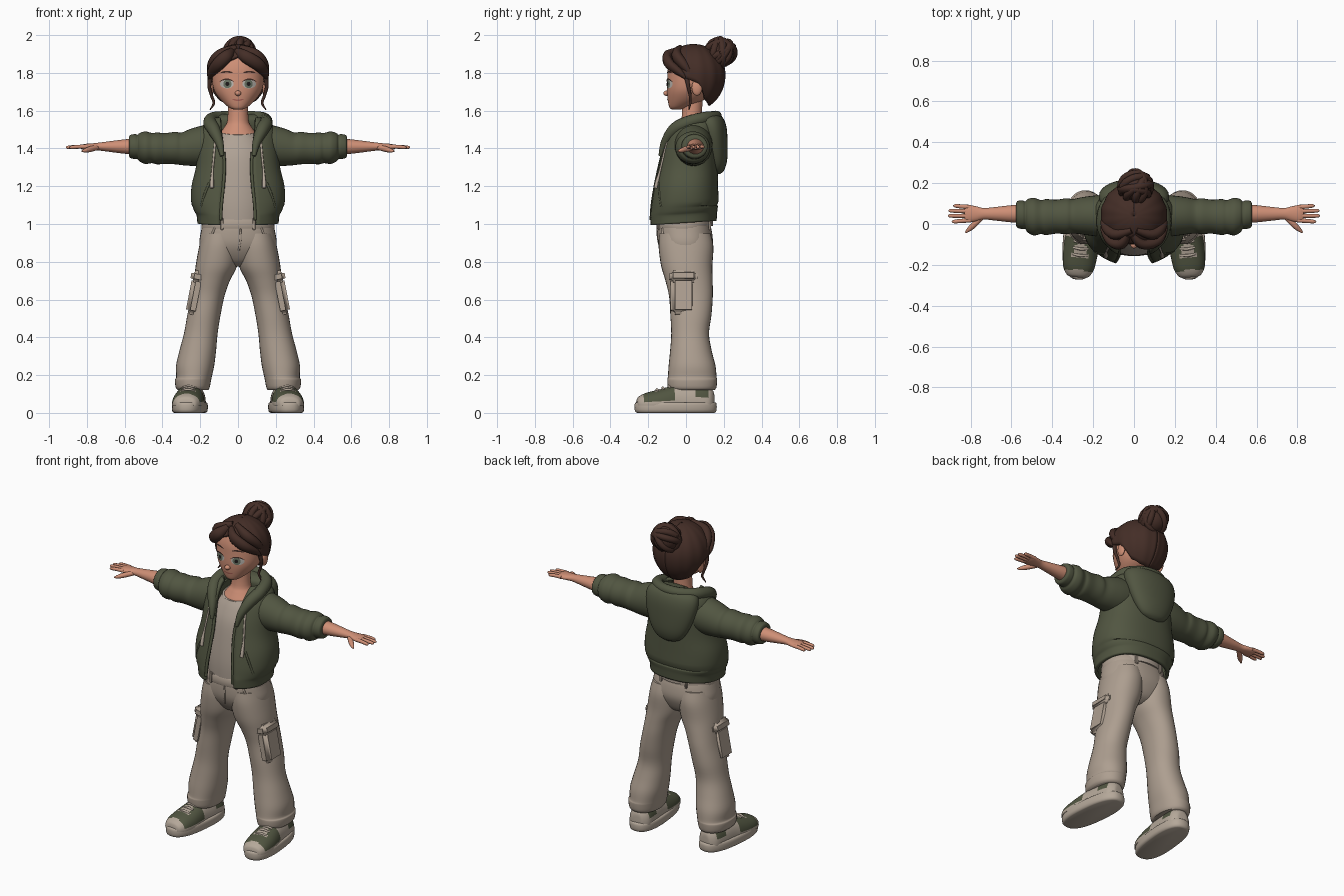
import bpy, bmesh, math
from mathutils import Vector, Matrix
from mathutils.bvhtree import BVHTree

if "Cube" in bpy.data.objects:
    bpy.data.objects.remove(bpy.data.objects["Cube"])

def mat(name, r, g, b):
    m = bpy.data.materials.new(name)
    m.diffuse_color = (r, g, b, 1)
    m.use_nodes = True
    m.node_tree.nodes["Principled BSDF"].inputs["Base Color"].default_value = m.diffuse_color
    return m

HAIR = mat("dark brown hair", .058, .027, .020)
SKIN = mat("skin", .62, .275, .18)
GREEN = mat("olive green", .083, .092, .053)
BEIGE = mat("trouser beige", .42, .345, .28)
SHIRT = mat("shirt beige", .43, .36, .30)
SOLE = mat("shoe beige", .46, .39, .32)
WHITE = mat("eye white", .50, .47, .43)
IRIS = mat("grey green iris", .14, .17, .125)
LIP = mat("lip", .42, .13, .10)
PUPIL = mat("pupil black", .012, .010, .010)

def finish(name, bm, m, fix=True):
    if fix:
        bmesh.ops.recalc_face_normals(bm, faces=bm.faces[:])
    me = bpy.data.meshes.new(name)
    bm.to_mesh(me)
    me.materials.append(m)
    ob = bpy.data.objects.new(name, me)
    bpy.context.collection.objects.link(ob)
    return ob, BVHTree.FromBMesh(bm)

def smooth_rows(rows, k):
    """Spline through rows of numbers."""
    rows = [Vector(r) for r in rows]
    out = []
    for i in range(len(rows) - 1):
        p1, p2 = rows[i], rows[i + 1]
        p0, p3 = rows[max(i - 1, 0)], rows[min(i + 2, len(rows) - 1)]
        for j in range(k):
            t = j / k
            out.append(.5 * (2 * p1 + (p2 - p0) * t + (2 * p0 - 5 * p1 + 4 * p2 - p3) * t * t
                             + (3 * p1 - p0 - 3 * p2 + p3) * t ** 3))
    return out + [rows[-1]]

def power(v, e):
    return math.copysign(abs(v) ** e, v)

def skin_grid(bm, grid, closed):
    vs = [[bm.verts.new(p) for p in row] for row in grid]
    n = len(vs[0])
    for a, b in zip(vs, vs[1:]):
        for j in range(n if closed else n - 1):
            bm.faces.new((a[j], a[(j + 1) % n], b[(j + 1) % n], b[j]))
    return vs

def solid(name, grid, m):
    bm = bmesh.new()
    vs = skin_grid(bm, grid, True)
    bm.faces.new(vs[0])
    bm.faces.new(vs[-1])
    return finish(name, bm, m)

def loft(name, axis, rows, m, e=1.0, n=32, k=4, floor=-9):
    """Rows are (position, centre a, centre b, radius a, radius b)."""
    grid = []
    for t, a, b, ra, rb in smooth_rows(rows, k):
        ring = []
        for i in range(n):
            w = 2 * math.pi * i / n
            u, v = a + ra * power(math.cos(w), e), max(floor, b + rb * power(math.sin(w), e))
            ring.append({'x': (t, u, v), 'y': (u, t, v), 'z': (u, v, t)}[axis])
        grid.append(ring)
    return solid(name, grid, m)

def tube(name, pts, m, flat=1.0, n=10, k=5):
    """Points are (x, y, z, radius)."""
    ps = smooth_rows(pts, k)
    grid = []
    for i, p in enumerate(ps):
        d = (ps[min(i + 1, len(ps) - 1)] - ps[max(i - 1, 0)]).to_3d().normalized()
        s = d.cross(Vector((0.05, 1, 0.1))).normalized()
        u = s.cross(d)
        grid.append([p.to_3d() + p[3] * (s * math.cos(w) + u * flat * math.sin(w))
                     for w in (2 * math.pi * j / n for j in range(n))])
    return solid(name, grid, m)

def sheet(name, grid, m, thick):
    bm = bmesh.new()
    skin_grid(bm, grid, False)
    ob, tree = finish(name, bm, m)
    mod = ob.modifiers.new("thickness", 'SOLIDIFY')
    mod.thickness, mod.offset = thick, 0
    return ob, tree

def ball(name, c, r, m):
    bm = bmesh.new()
    bmesh.ops.create_uvsphere(bm, u_segments=24, v_segments=14, radius=1)
    bmesh.ops.transform(bm, matrix=Matrix.Translation(c) @ Matrix.Diagonal((*r, 1)), verts=bm.verts)
    return finish(name, bm, m)

def box(name, c, d, m, tilt=0, bevel=.01):
    bm = bmesh.new()
    bmesh.ops.create_cube(bm, size=1)
    bmesh.ops.transform(bm, matrix=Matrix.Diagonal((*d, 1)), verts=bm.verts)
    bmesh.ops.bevel(bm, geom=bm.edges[:], offset=bevel, segments=3, affect='EDGES')
    bmesh.ops.transform(bm, matrix=Matrix.Translation(c) @ Matrix.Rotation(tilt, 4, 'Y'), verts=bm.verts)
    return finish(name, bm, m)

def front_y(tree, x, z):
    hit = tree.ray_cast(Vector((x, -1, z)), Vector((0, 1, 0)))[0]
    return hit.y if hit else -.05

def decal(name, tree, cx, cz, rx, rz, m, off=.003, bow=0):
    """Thin oval laid on a surface."""
    grid = []
    for r in (.02, .35, .7, 1):
        ring = []
        for i in range(24):
            w = 2 * math.pi * i / 24
            u, v = r * rx * math.cos(w), r * rz * math.sin(w)
            v += bow * (u / rx) ** 2
            ring.append((cx + u, front_y(tree, cx + u, cz + v) - off, cz + v))
        grid.append(ring)
    bm = bmesh.new()
    bm.faces.new(skin_grid(bm, grid, True)[0])
    bmesh.ops.recalc_face_normals(bm, faces=bm.faces[:])
    bm.normal_update()
    if sum(f.normal.y for f in bm.faces) > 0:
        bmesh.ops.reverse_faces(bm, faces=bm.faces[:])
    finish(name, bm, m, False)

SIDES = (("left", 1), ("right", -1))

# Head, neck and face
_, face = loft("head", 'z', [(z, 0, (f + b) / 2, rx, (b - f) / 2) for z, rx, f, b in (
    (1.606, .02, -.075, -.03), (1.617, .048, -.088, .01), (1.66, .095, -.097, .10),
    (1.71, .127, -.101, .14), (1.77, .138, -.099, .16), (1.83, .137, -.094, .17),
    (1.89, .11, -.07, .15), (1.93, .05, -.02, .10))], SKIN, e=.93, n=48)
loft("neck", 'z', [(1.40, 0, .02, .12, .095), (1.46, 0, .025, .11, .092), (1.51, 0, .03, .075, .07),
                   (1.55, 0, .03, .056, .054), (1.67, 0, .035, .054, .054)], SKIN)
ball("nose", (0, -.103, 1.692), (.017, .017, .014), SKIN)
decal("mouth", face, 0, 1.655, .032, .0045, LIP, bow=.007)
for side, s in SIDES:
    ball(side + "_ear", (s * .142, .058, 1.722), (.014, .028, .042), SKIN)
    decal(side + "_eye_white", face, s * .059, 1.742, .036, .024, WHITE)
    decal(side + "_iris", face, s * .056, 1.742, .022, .023, IRIS, .005)
    decal(side + "_pupil", face, s * .056, 1.742, .010, .011, PUPIL, .007)
    decal(side + "_lash", face, s * .060, 1.767, .038, .004, HAIR, .007, bow=-.014)
    decal(side + "_brow", face, s * .060, 1.806, .033, .005, HAIR, .005, bow=-.006)

# Hair cap with soft locks, hanging from crown to hairline
LINE = [(0, 1.885), (.5, 1.855), (.95, 1.80), (1.35, 1.77), (1.75, 1.745), (2.1, 1.66), (2.5, 1.64), (3.15, 1.63)]
def hairline(a):
    for (a0, z0), (a1, z1) in zip(LINE, LINE[1:]):
        if a <= a1:
            return z0 + (z1 - z0) * (a - a0) / (a1 - a0)
    return LINE[-1][1]
grid = []
for i in range(73):
    phi = -math.pi + 2 * math.pi * i / 72
    low = (hairline(abs(phi)) - 1.79)
    end = math.acos(max(-1, low / (.155 if low > 0 else .182)))
    row = []
    for j in range(17):
        th = .01 + (end - .01) * j / 16
        r = .155 * math.sin(th) * (1 + .012 * math.cos(14 * phi))
        c = math.cos(th)
        row.append((r * math.sin(phi), .04 - r * 1.03 * math.cos(phi), 1.79 + c * (.155 if c > 0 else .182)))
    grid.append(row)
sheet("hair_cap", grid, HAIR, .016)
for side, s in SIDES:
    p = -.02  # parting sits off centre
    tube(side + "_fringe", [(p + s * .012, -.055, 1.915, .02), (p * .6 + s * .05, -.098, 1.887, .033),
         (s * .105, -.086, 1.845, .034), (s * .142, -.03, 1.80, .024), (s * .15, .005, 1.765, .006)], HAIR, .75)
    tube(side + "_fringe_back", [(s * .01, -.03, 1.93, .02), (s * .09, -.05, 1.893, .034),
         (s * .132, -.01, 1.84, .032), (s * .145, .04, 1.78, .012)], HAIR, .8)
    tube(side + "_loose_lock", [(s * .143, .0, 1.79, .014), (s * .152, .012, 1.73, .010), (s * .14, .022, 1.68, .008),
         (s * .128, .022, 1.64, .007), (s * .148, .015, 1.605, .003)], HAIR)

# Hair bun wound from loops
BUN = Vector((.008, .183, 1.905))
ball("hair_bun", BUN, (.078, .074, .078), HAIR)
for i in range(7):
    rot = Matrix.Rotation(i * .9, 3, 'Y') @ Matrix.Rotation(.5 + i * .45, 3, 'X')
    r, off = (.064, .03) if i % 2 else (.072, .0)
    pts = [(*(BUN + rot @ Vector((r * math.cos(w), r * math.sin(w), off))), .019)
           for w in (2 * math.pi * j / 12 for j in range(13))]
    tube("bun_loop", pts, HAIR, k=3)

# Shirt with neckband
loft("shirt", 'z', [(.99, 0, -.005, .17, .148), (1.1, 0, -.005, .18, .15), (1.22, 0, 0, .175, .145),
     (1.35, 0, .01, .17, .135), (1.43, 0, .02, .14, .115), (1.472, 0, .025, .105, .097)], SHIRT, n=40)
tube("shirt_neckband", [(.098 * math.cos(w), .025 + .09 * math.sin(w), 1.482 + .018 * math.sin(w), .009)
     for w in (2 * math.pi * j / 16 for j in range(17))], SHIRT, k=2)

# Open jacket body with gathered hem
grid = []
for z, rx, f, b, gap in smooth_rows([(1.0, .205, -.19, .152, .095), (1.045, .210, -.192, .155, .095),
        (1.07, .224, -.187, .158, .09), (1.12, .238, -.178, .162, .085), (1.2, .236, -.163, .16, .078),
        (1.3, .213, -.142, .158, .072), (1.4, .205, -.118, .158, .076), (1.48, .195, -.088, .158, .085),
        (1.53, .165, -.052, .156, .09), (1.555, .12, -.03, .15, .09)], 4):
    t0 = math.asin((gap / rx) ** (1 / .85))
    row = []
    for i in range(49):
        t = t0 + (2 * math.pi - 2 * t0) * i / 48
        y = (f + b) / 2 - (b - f) / 2 * power(math.cos(t), .85)
        row.append((rx * power(math.sin(t), .85), y, z + (.07 * (y + .1) if z < 1.1 else 0)))
    grid.append(row)
_, jacket = sheet("jacket_body", grid, GREEN, .02)

# Hood lying on the back, and its collar roll
loft("hood", 'z', [(1.265, 0, .165, .03, .016), (1.285, 0, .166, .08, .036), (1.34, 0, .162, .122, .056),
     (1.43, 0, .15, .158, .070), (1.51, 0, .135, .172, .080), (1.56, 0, .125, .155, .072),
     (1.582, 0, .125, .10, .04)], GREEN, e=.95)
half = [(.084, -.136, 1.36, .010), (.098, -.112, 1.43, .022), (.128, -.062, 1.498, .034),
        (.148, .005, 1.535, .036), (.132, .09, 1.558, .034), (.07, .145, 1.568, .030)]
tube("hood_collar", half + [(0, .16, 1.57, .03)] + [(-x, y, z, r) for x, y, z, r in half[::-1]], GREEN, n=14)

for side, s in SIDES:
    # Sleeve with folds and cuff
    loft(side + "_sleeve", 'x', [(s * x, y, z, ry, rz) for x, y, z, ry, rz in (
        (.10, .04, 1.425, .10, .108), (.18, .04, 1.415, .10, .108), (.25, .04, 1.406, .092, .098),
        (.30, .038, 1.398, .084, .086), (.33, .038, 1.402, .088, .086), (.38, .036, 1.40, .083, .082),
        (.43, .034, 1.40, .088, .084), (.455, .034, 1.402, .083, .080), (.49, .036, 1.404, .092, .086),
        (.52, .04, 1.406, .082, .076), (.532, .043, 1.408, .068, .064), (.545, .045, 1.41, .070, .066),
        (.57, .047, 1.41, .066, .061), (.577, .047, 1.41, .055, .05))], GREEN)
    # Arm and hand
    loft(side + "_forearm", 'x', [(s * x, .05, z, ry, rz) for x, z, ry, rz in (
        (.53, 1.41, .046, .044), (.6, 1.41, .042, .038), (.68, 1.41, .033, .028), (.735, 1.41, .028, .021),
        (.77, 1.409, .036, .018), (.81, 1.408, .043, .016), (.83, 1.407, .040, .011))], SKIN, n=20)
    for y, tip, dy in ((.018, .892, -.006), (.040, .91, 0), (.062, .908, .003), (.083, .885, .006)):
        tube(side + "_finger", [(s * .80, y, 1.409, .011), (s * .84, y + dy * .4, 1.409, .0105),
             (s * (tip - .012), y + dy, 1.406, .009), (s * tip, y + dy, 1.404, .003)], SKIN)
    tube(side + "_thumb", [(s * .745, .035, 1.405, .014), (s * .78, .0, 1.397, .015), (s * .805, -.024, 1.39, .012),
         (s * .826, -.042, 1.385, .004)], SKIN)
    # Drawstring, pocket edge and zip edge
    tube(side + "_drawstring", [(s * (.118 + .02 * min(1, (1.455 - z) * 5)), front_y(jacket, s * .135, z) - .016, z,
         .006 if z > 1.23 else .010) for z in (1.455, 1.40, 1.34, 1.28, 1.225, 1.19)], SOLE, n=8)
    tube(side + "_jacket_pocket", [(s * x, front_y(jacket, s * x, z) - .010, z, .007)
         for x, z in ((.15, 1.22), (.175, 1.16), (.195, 1.09))], GREEN, n=8)
    tube(side + "_jacket_zip_edge", [(s * x, front_y(jacket, s * (x + .006), z) - .006, z, .009)
         for x, z in ((.092, 1.02), (.088, 1.1), (.078, 1.2), (.072, 1.3), (.076, 1.38))], GREEN, n=8)

    # Trouser leg with folds and hem
    loft(side + "_trouser_leg", 'z', [(z, s * x, y, rx, ry) for z, x, y, rx, ry in (
        (.120, .238, .035, .080, .115), (.135, .240, .033, .090, .128), (.175, .238, .033, .096, .132),
        (.19, .233, .033, .094, .129), (.25, .227, .032, .101, .124), (.33, .213, .026, .097, .110),
        (.42, .197, .022, .089, .100), (.52, .18, .026, .088, .109), (.62, .158, .026, .087, .116),
        (.70, .138, .016, .095, .125), (.78, .114, .004, .110, .136), (.88, .10, .0, .106, .145),
        (.95, .095, -.005, .094, .136))], BEIGE, e=.93)
    # Cargo pocket and flap
    box(side + "_cargo_pocket", (s * .224, -.014, .618), (.074, .135, .2), BEIGE, -s * .19, .022)
    box(side + "_cargo_flap", (s * .209, -.014, .72), (.082, .148, .065), BEIGE, -s * .19, .018)
    # Slanted hip pocket and belt loops
    tube(side + "_hip_pocket_seam", [(s * .12, -.125, .985, .005), (s * .145, -.118, .935, .006),
         (s * .185, -.068, .905, .005)], BEIGE, n=8)
    box(side + "_belt_loop", (s * .085, -.142, 1.0), (.018, .016, .065), BEIGE, 0, .004)
    box(side + "_back_belt_loop", (s * .085, .125, 1.0), (.018, .016, .065), BEIGE, 0, .004)

    # Shoe: sole, upper with green panels, laces; toes turned out
    turn = Matrix.Translation((s * .255, -.055, 0)) @ Matrix.Rotation(s * .10, 4, 'Z')
    sole, _ = loft(side + "_shoe_sole", 'z', [(0, 0, 0, .078, .205), (.008, 0, 0, .088, .216), (.03, 0, 0, .091, .219),
        (.05, 0, 0, .089, .217), (.056, 0, 0, .083, .211)], SOLE, e=.8, n=40, k=2)
    upper, _ = loft(side + "_shoe_upper", 'y', [(y, 0, .045, rx, rz) for y, rx, rz in (
        (-.207, .035, .020), (-.197, .056, .040), (-.16, .076, .060), (-.10, .084, .076), (-.04, .083, .092),
        (.02, .077, .105), (.10, .074, .105), (.17, .066, .095), (.2, .04, .07), (.206, .02, .03))],
        SOLE, e=.85, n=40, k=6, floor=.04)
    upper.data.materials.append(GREEN)
    for p in upper.data.polygons:
        c = p.center
        vamp = -.175 < c.y < -.01 and abs(c.x) > .034 + .012 * math.sin(40 * c.y)
        toe = -.165 < c.y < -.11
        heel = .10 < c.y < .17 and c.z > .085
        p.material_index = int(c.z > .058 and (vamp or toe or heel))
    parts = [sole, upper]
    for i in range(4):
        y, z = -.095 + i * .032, .122 + i * .009
        parts.append(tube(side + "_lace", [(-.036, y, z - .008, .006), (0, y - .005, z + .002, .007),
                                           (.036, y, z - .008, .006)], SOLE, n=8)[0])
    for ob in parts:
        ob.data.transform(turn)

# Trouser seat, waistband and fly
loft("trouser_seat", 'z', [(.775, 0, .005, .05, .05), (.80, 0, .004, .12, .095), (.85, 0, .0, .19, .128),
     (.90, 0, -.003, .205, .145), (.96, 0, -.008, .196, .145), (1.0, 0, -.012, .188, .138)], BEIGE, e=.88, n=40)
loft("waistband", 'z', [(.975, 0, -.012, .190, .140), (.98, 0, -.012, .194, .145), (1.02, 0, -.013, .190, .142),
     (1.025, 0, -.013, .184, .137)], BEIGE, e=.93, n=40, k=2)
tube("fly_seam", [(.012, -.152, .975, .005), (.014, -.147, .92, .006), (.004, -.134, .86, .005)], BEIGE, n=8)

# Smooth shading with crisp edges kept
for ob in bpy.data.objects:
    ob.select_set(True)
    bpy.context.view_layer.objects.active = ob
bpy.ops.object.shade_smooth_by_angle(angle=math.radians(50))
